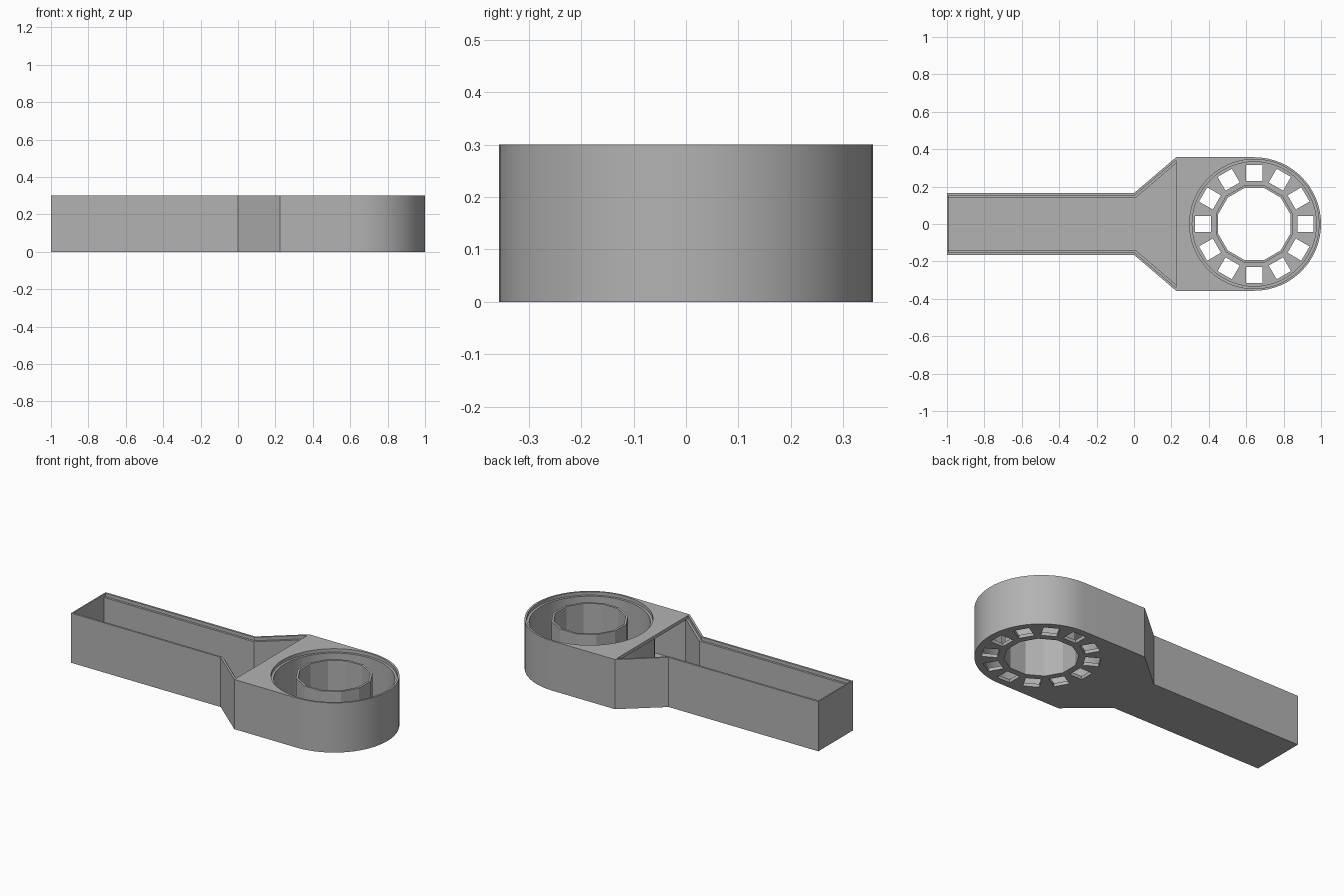
import bpy, bmesh, math

if "Cube" in bpy.data.objects:
    bpy.data.objects.remove(bpy.data.objects["Cube"])

HX, R = 0.643, 0.357          # head centre and outer radius
H, FLOOR, LIP = 0.30, 0.02, 0.28
HALF = 0.165                  # half width of the handle
FX = 0.225                    # where the flare meets the head
TURN = math.tan(math.atan2(R - HALF, FX) / 2)
SLOPE = (R - HALF) / FX

grey = bpy.data.materials.new("plain grey")
grey.diffuse_color = (0.45, 0.45, 0.45, 1)
grey.use_nodes = True
grey.node_tree.nodes["Principled BSDF"].inputs["Base Color"].default_value = grey.diffuse_color


def prism(name, pts, z0, z1):
    """Upright solid from a plan outline."""
    bm = bmesh.new()
    face = bm.faces.new([bm.verts.new((x, y, z0)) for x, y in pts])
    up = bmesh.ops.extrude_face_region(bm, geom=[face])["geom"]
    bmesh.ops.translate(bm, vec=(0, 0, z1 - z0),
                        verts=[v for v in up if isinstance(v, bmesh.types.BMVert)])
    bmesh.ops.recalc_face_normals(bm, faces=bm.faces)
    me = bpy.data.meshes.new(name)
    bm.to_mesh(me)
    bm.free()
    me.materials.append(grey)
    ob = bpy.data.objects.new(name, me)
    bpy.context.collection.objects.link(ob)
    return ob


def arc(r, a0, a1, n):
    """Points of an arc round the head centre, angles in degrees."""
    return [(HX + r * math.cos(math.radians(a0 + (a1 - a0) * i / n)),
             r * math.sin(math.radians(a0 + (a1 - a0) * i / n))) for i in range(n + 1)]


def circle(r, n, start=0):
    return arc(r, start, start + 360, n)[:-1]


def mirrored(pts):
    """Close an outline with its reflection across the x axis."""
    return pts + [(x, -y) for x, y in reversed(pts)]


def combine(target, tool, operation):
    tool.hide_render = True
    mod = target.modifiers.new("cut", 'BOOLEAN')
    mod.operation, mod.object, mod.solver = operation, tool, 'EXACT'
    bpy.context.view_layer.objects.active = target
    bpy.ops.object.modifier_apply(modifier=mod.name)
    bpy.data.objects.remove(tool, do_unlink=True)


def tray_outline(t):
    """Handle and flare outline inset by the wall thickness t."""
    return mirrored([(FX, R - t - t * TURN * SLOPE), (t * TURN, HALF - t),
                     (-0.992, HALF - t)])


# Outer body: handle, flare and rounded head
body = prism("housing", arc(R, -90, 90, 30)
             + mirrored([(FX, R), (0, HALF), (-1, HALF)]), 0, H)

# Open handle tray, with a ledge round its rim
combine(body, prism("tray_cut", tray_outline(0.025), FLOOR, H + 0.05), 'DIFFERENCE')
combine(body, prism("rim_cut", tray_outline(0.012), LIP, H + 0.05), 'DIFFERENCE')

# Hollow under the thin top plate, bounded by the round head wall
t = 0.025
y0 = R - t - t * TURN * SLOPE
side = math.degrees(math.asin((R - t) / R))
hollow = [(FX - 0.01, y0 - 0.01 * SLOPE), (FX, y0), (FX + t * TURN, R - t)]
hollow += arc(R, 180 - side, 180 + side, 24)
hollow += [(x, -y) for x, y in reversed(hollow[:3])]
combine(body, prism("hollow_cut", hollow, FLOOR, LIP), 'DIFFERENCE')

# Round well in the head, with its own ledge
combine(body, prism("well_cut", circle(0.332, 60), FLOOR, H + 0.05), 'DIFFERENCE')
combine(body, prism("well_rim_cut", circle(0.346, 60), LIP, H + 0.05), 'DIFFERENCE')

# Twelve-sided collar and its through bore
combine(body, prism("collar", circle(0.213, 12, 15), FLOOR / 2, H), 'UNION')
combine(body, prism("bore_cut", circle(0.2, 12, 15), -0.05, H + 0.05), 'DIFFERENCE')

# Ring of square slots through the floor
for i in range(12):
    a = math.radians(30 * i)
    c, s = math.cos(a), math.sin(a)
    square = [(0.231, -0.044), (0.316, -0.044), (0.316, 0.044), (0.231, 0.044)]
    pts = [(HX + u * c - v * s, u * s + v * c) for u, v in square]
    combine(body, prism("slot_cut", pts, -0.05, 0.1), 'DIFFERENCE')

body.select_set(True)
bpy.context.view_layer.objects.active = body
bpy.ops.object.shade_smooth_by_angle(angle=math.radians(20))
